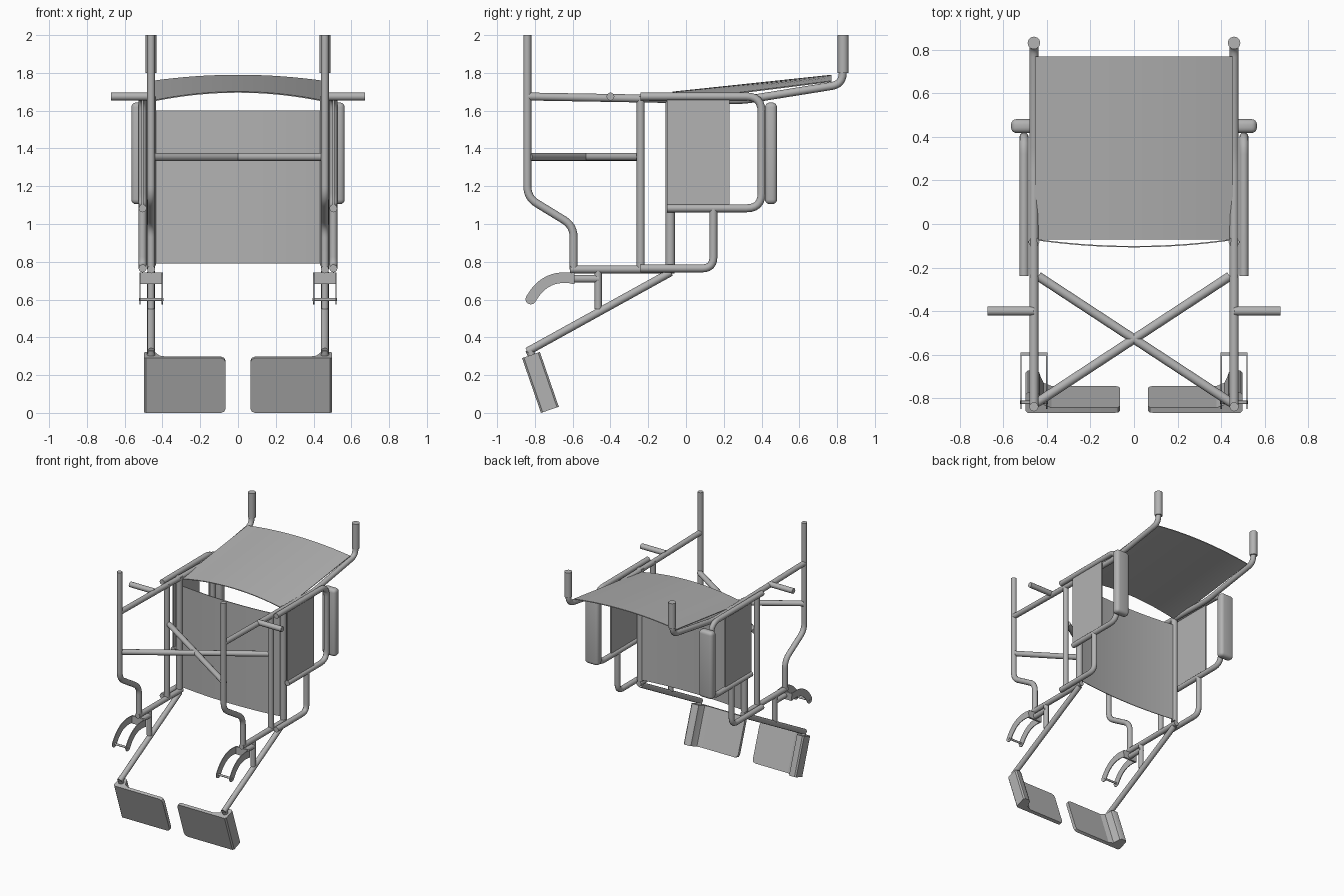
import bpy, bmesh, math
from mathutils import Vector

cube = bpy.data.objects.get("Cube")
if cube:
    bpy.data.objects.remove(cube)

grey = bpy.data.materials.new("plain grey")
grey.use_nodes = True
colour = (0.45, 0.45, 0.45, 1)
grey.diffuse_color = colour
grey.node_tree.nodes["Principled BSDF"].inputs["Base Color"].default_value = colour

R = 0.021   # frame tube radius
SX = 0.46   # side frame offset
AX = 0.505  # armrest offset


def select(ob):
    bpy.ops.object.select_all(action='DESELECT')
    ob.select_set(True)
    bpy.context.view_layer.objects.active = ob


def finish(ob):
    ob.data.materials.clear()
    ob.data.materials.append(grey)
    select(ob)
    bpy.ops.object.shade_smooth_by_angle(angle=math.radians(35))
    return ob


def mesh_object(name, bm):
    bmesh.ops.recalc_face_normals(bm, faces=bm.faces)
    me = bpy.data.meshes.new(name)
    bm.to_mesh(me)
    bm.free()
    ob = bpy.data.objects.new(name, me)
    bpy.context.collection.objects.link(ob)
    return finish(ob)


def rounded(points, bend, steps=6):
    """Path with each inner corner replaced by a smooth bend."""
    pts = [Vector(p) for p in points]
    out = [pts[0]]
    for a, b, c in zip(pts, pts[1:], pts[2:]):
        p = b + (a - b).normalized() * bend
        q = b + (c - b).normalized() * bend
        for i in range(steps + 1):
            t = i / steps
            out.append(p * (1 - t) ** 2 + b * 2 * t * (1 - t) + q * t * t)
    return out + [pts[-1]]


def tube(name, points, radius=R, bend=0.05):
    cu = bpy.data.curves.new(name, 'CURVE')
    cu.dimensions = '3D'
    cu.bevel_depth = radius
    cu.bevel_resolution = 4
    cu.use_fill_caps = True
    path = rounded(points, bend)
    sp = cu.splines.new('POLY')
    sp.points.add(len(path) - 1)
    for sp_pt, p in zip(sp.points, path):
        sp_pt.co = (*p, 1)
    ob = bpy.data.objects.new(name, cu)
    bpy.context.collection.objects.link(ob)
    select(ob)
    bpy.ops.object.convert(target='MESH')
    return finish(bpy.context.object)


def side_tube(name, x, yz, **kw):
    return tube(name, [(x, y, z) for y, z in yz], **kw)


def box(name, lo, hi, bevel=0):
    bm = bmesh.new()
    bmesh.ops.create_cube(bm, size=1)
    for v in bm.verts:
        v.co = [(a + b) / 2 + c * (b - a) for a, b, c in zip(lo, hi, v.co)]
    if bevel:
        bmesh.ops.bevel(bm, geom=bm.edges[:], offset=bevel, segments=4,
                        profile=0.5, affect='EDGES')
    return mesh_object(name, bm)


def prism(name, loop, offset, round_edges=0, segments=5):
    """Extrude a closed outline by an offset."""
    bm = bmesh.new()
    face = bm.faces.new([bm.verts.new(p) for p in loop])
    ext = bmesh.ops.extrude_face_region(bm, geom=[face])
    moved = [g for g in ext["geom"] if isinstance(g, bmesh.types.BMVert)]
    bmesh.ops.translate(bm, verts=moved, vec=offset)
    return mesh_object(name, bm)


def sheet(name, point, cols=24, thickness=0.006):
    """Bowed cloth between two edges; point(u, v) with u in -1..1, v in 0..1."""
    bm = bmesh.new()
    rows = [[bm.verts.new(point(-1 + 2 * i / cols, v)) for i in range(cols + 1)]
            for v in (0, 1)]
    for i in range(cols):
        bm.faces.new((rows[0][i], rows[0][i + 1], rows[1][i + 1], rows[1][i]))
    ob = mesh_object(name, bm)
    mod = ob.modifiers.new("thickness", 'SOLIDIFY')
    mod.thickness = thickness
    mod.offset = 0
    select(ob)
    bpy.ops.object.modifier_apply(modifier=mod.name)
    return finish(ob)


for s, tag in ((1, "left"), (-1, "right")):
    x, ax = s * SX, s * AX

    # Side frame tubes
    side_tube("front_pole_" + tag, x,
              [(-0.84, 2), (-0.84, 1.14), (-0.595, 0.99), (-0.595, 0.76)], bend=0.06)
    side_tube("back_tube_" + tag, x,
              [(-0.84, 1.675), (0.3, 1.655), (0.83, 1.74), (0.83, 1.85)], bend=0.06)
    side_tube("push_grip_" + tag, x, [(0.832, 1.8), (0.832, 2)], radius=0.029)
    side_tube("lower_rail_" + tag, x, [(-0.615, 0.76), (-0.06, 0.76)])
    side_tube("cross_post_" + tag, x, [(-0.24, 0.76), (-0.24, 1.675)])
    side_tube("seat_post_" + tag, x, [(-0.083, 0.78), (-0.083, 1.675)], radius=0.025)
    tube("brake_handle_" + tag, [(x, -0.4, 1.675), (s * 0.673, -0.4, 1.675)])

    # Armrest loop, its support, side panel and pad
    side_tube("armrest_loop_" + tag, ax,
              [(-0.24, 1.675), (0.4, 1.675), (0.4, 1.083), (-0.1, 1.083)], bend=0.08)
    side_tube("armrest_support_" + tag, ax,
              [(0.145, 1.083), (0.145, 0.765), (-0.24, 0.765)], bend=0.06)
    box("side_panel_" + tag, (ax - 0.005, -0.1, 1.08), (ax + 0.005, 0.23, 1.67))
    box("armrest_pad_" + tag, (ax - 0.06, 0.418, 1.105), (ax + 0.06, 0.482, 1.643), 0.025)

    # Leg rest tube and short strut
    side_tube("leg_tube_" + tag, x, [(-0.08, 0.745), (-0.84, 0.325)])
    side_tube("leg_strut_" + tag, x, [(-0.465, 0.55), (-0.465, 0.76)], radius=0.019)
    side_tube("foot_stub_" + tag, x, [(-0.83, 0.335), (-0.79, 0.24)])

    # Caster fork: stem, bridge, two curved blades and an axle
    side_tube("caster_stem_" + tag, x, [(-0.6, 0.71), (-0.46, 0.71)])
    box("fork_bridge_" + tag, (x - 0.06, -0.605, 0.682), (x + 0.06, -0.59, 0.742))
    for side in (-1, 1):
        fx = x + side * 0.056
        path = rounded([(fx, -0.595, 0.712), (fx, -0.74, 0.73), (fx, -0.822, 0.602)], 0.13, 10)
        upper, lower = [], []
        for i, p in enumerate(path):
            d = path[min(i + 1, len(path) - 1)] - path[max(i - 1, 0)]
            n = Vector((0, -d.z, d.y)).normalized() * 0.028
            upper.append(p + n)
            lower.append(p - n)
        # Rounded blade tip
        along = (path[-1] - path[-2]).normalized()
        across = upper[-1] - path[-1]
        tip = [path[-1] + across * math.cos(a) + along * 0.028 * math.sin(a)
               for a in (math.pi * k / 6 for k in range(1, 6))]
        prism(f"fork_blade_{tag}_{'outer' if side == s else 'inner'}",
              upper + tip + lower[::-1], (side * 0.006, 0, 0))
    tube("caster_axle_" + tag, [(x - 0.065, -0.82, 0.6), (x + 0.065, -0.82, 0.6)], radius=0.008)

    # Tilted footplate with a thick outer flange
    down, back = Vector((0, 0.326, -0.945)), Vector((0, 0.945, 0.326))
    top = Vector((0, -0.868, 0.29))
    length = 0.307

    def foot(px, depth, along=0):
        return top + Vector((s * px, 0, 0)) + back * depth + down * along

    c = 0.025
    outline = [(0.065, c), (0.065 + c * 0.3, c * 0.3), (0.065 + c, 0),
               (0.47, 0), (0.47, length), (0.065 + c, length),
               (0.065 + c * 0.3, length - c * 0.3), (0.065, length - c)]
    prism("footplate_" + tag, [foot(px, 0, a) for px, a in outline], back * 0.025)
    flange = [(0.38, 0), (0.488, 0), (0.498, 0.01), (0.498, 0.09), (0.488, 0.1),
              (0.45, 0.1), (0.435, 0.09), (0.427, 0.065), (0.415, 0.04), (0.38, 0.025)]
    prism("foot_flange_" + tag, [foot(px, d) for px, d in flange], down * length)

    # One half of the folding cross brace
    tube("cross_brace_" + tag, [(x, -0.83, 1.355), (-s * 0.44, -0.24, 1.355)])


# Seat cloth sagging between the seat posts
sheet("seat_cloth", lambda u, v: (u * 0.45, -0.072 - 0.032 * (1 - u * u), 0.79 + 0.81 * v))

# Backrest cloth bowed between the back tubes
sheet("backrest_cloth", lambda u, v: (
    u * 0.455, -0.07 + 0.84 * v,
    1.65 + 0.105 * v + (0.048 - 0.016 * v) * (1 - u * u)))
